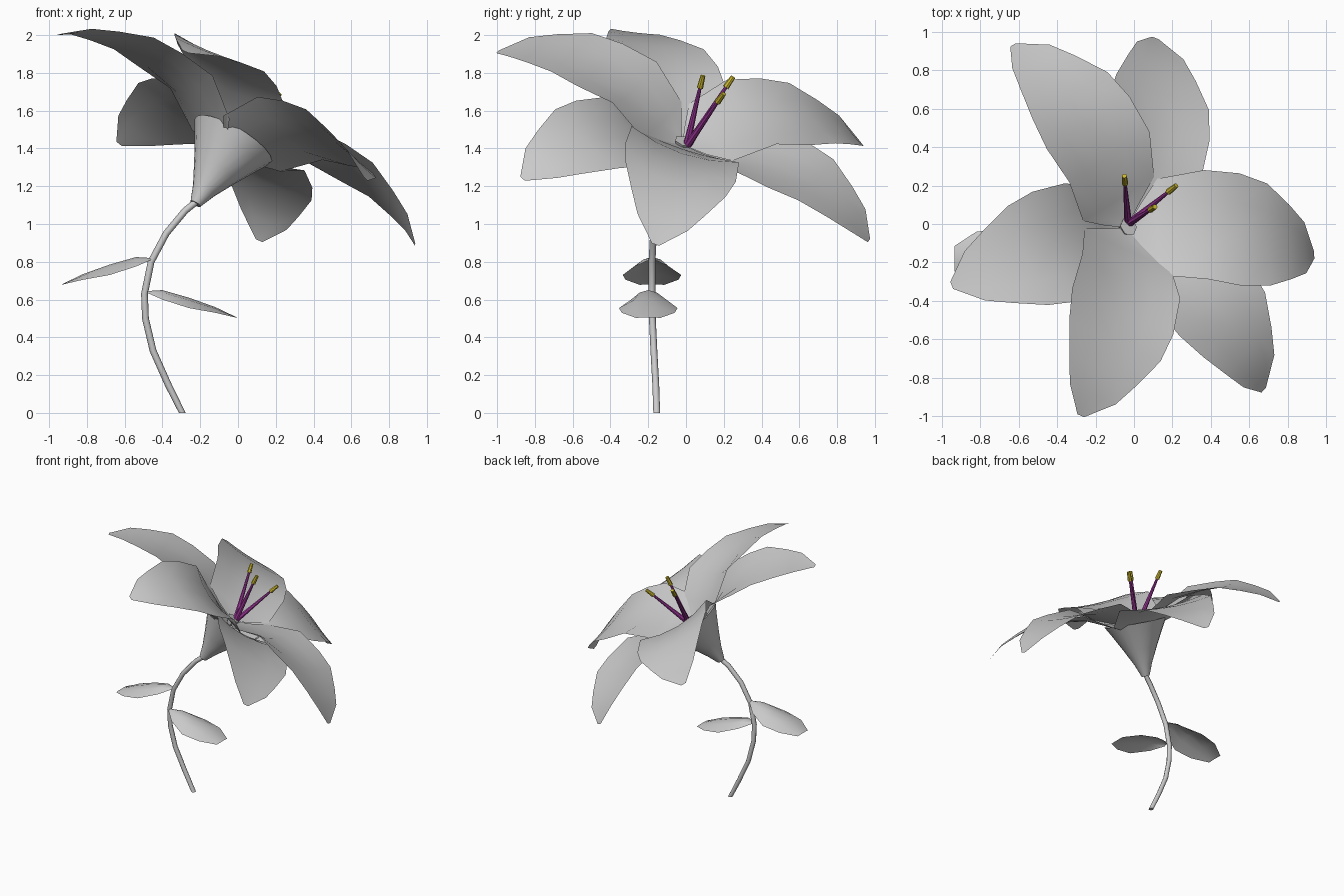
import bpy, bmesh, math
from mathutils import Vector, Matrix

if "Cube" in bpy.data.objects:
    bpy.data.objects.remove(bpy.data.objects["Cube"])


def material(name, rgb):
    m = bpy.data.materials.new(name)
    m.use_nodes = True
    m.diffuse_color = (*rgb, 1)
    m.node_tree.nodes["Principled BSDF"].inputs["Base Color"].default_value = (*rgb, 1)
    return m


GREY = material("pale_grey", (0.6, 0.6, 0.6))
PURPLE = material("purple", (0.35, 0.04, 0.33))
YELLOW = material("yellow", (0.6, 0.48, 0.03))

# Flower frame: origin at the cone tip, local z along the flower axis
AXIS = Vector((0.487, 0.297, 0.823)).normalized()
E2 = AXIS.cross(Vector((-0.526, 0.849, 0.005))).normalized()
E1 = E2.cross(AXIS)
FLOWER = Matrix.Translation((-0.22, -0.13, 1.115)) @ Matrix((E1, E2, AXIS)).transposed().to_4x4()


def finish(name, bm, mat, matrix=Matrix(), angle=60):
    bmesh.ops.recalc_face_normals(bm, faces=bm.faces)
    mesh = bpy.data.meshes.new(name)
    bm.to_mesh(mesh)
    bm.free()
    mesh.transform(matrix)
    mesh.materials.append(mat)
    ob = bpy.data.objects.new(name, mesh)
    bpy.context.collection.objects.link(ob)
    bpy.ops.object.select_all(action='DESELECT')
    ob.select_set(True)
    bpy.context.view_layer.objects.active = ob
    bpy.ops.object.shade_smooth_by_angle(angle=math.radians(angle))
    return ob


def blade(rows, columns=4):
    """Sheet along +x; each row is (x, half width, mid height, edge height)."""
    bm = bmesh.new()
    grid = []
    for x, w, mid, edge in rows:
        row = []
        for i in range(columns + 1):
            t = 2 * i / columns - 1
            row.append(bm.verts.new((x, w * t, mid + (edge - mid) * t * t)))
        grid.append(row)
    for a, b in zip(grid, grid[1:]):
        for i in range(columns):
            bm.faces.new((a[i], b[i], b[i + 1], a[i + 1]))
    bmesh.ops.remove_doubles(bm, verts=bm.verts, dist=0.0005)
    return bm


def lathe(profile, sides):
    """Open tube around z from (radius, height) points."""
    bm = bmesh.new()
    rings = [[bm.verts.new((r * math.cos(math.tau * i / sides),
                            r * math.sin(math.tau * i / sides), z))
              for i in range(sides)] for r, z in profile]
    for a, b in zip(rings, rings[1:]):
        for i in range(sides):
            j = (i + 1) % sides
            bm.faces.new((a[i], a[j], b[j], b[i]))
    return bm, rings


def rod(name, start, end, r1, r2, mat, sides=8):
    d = Vector(end) - Vector(start)
    bm, rings = lathe([(r1, 0), (r2, d.length)], sides)
    for ring in rings:
        bm.faces.new(ring)
    place = Matrix.Translation(start) @ d.to_track_quat('Z', 'Y').to_matrix().to_4x4()
    return finish(name, bm, mat, place, 40)


# Petals: three inner ones joined at the centre, three outer ones just below
PETAL = [(0, 0, .37, .37), (.075, .135, .39, .40), (.15, .265, .43, .45),
         (.36, .30, .52, .58), (.57, .31, .55, .58), (.74, .28, .55, .57),
         (.90, .205, .50, .51), (1.02, .14, .45, .455), (1.12, .02, .37, .37)]
for kind, drop, angles in (("inner", 0, (0, 128.9, 235.3)),
                           ("outer", -0.05, (78.3, 192, 312.6))):
    for n, a in enumerate(angles, 1):
        local = Matrix.Rotation(math.radians(a), 4, 'Z') @ Matrix.Translation((0, 0, drop))
        finish(f"{kind}_petal_{n}", blade(PETAL), GREY, FLOWER @ local)

# Cone under the petals
bm, rings = lathe([(.03, -.01), (.065, .08), (.125, .2), (.2, .34), (.235, .4)], 20)
bm.faces.new(rings[0])
finish("flower_cone", bm, GREY, FLOWER)

# Small cup and three stamens
bm, rings = lathe([(.03, .34), (.05, .395), (.03, .395)], 6)
bm.faces.new(rings[-1])
finish("stamen_cup", bm, GREY, FLOWER, 30)
root = Vector((-0.03, 0.0, 1.42))
for n, tip in enumerate(((.22, .2, 1.69), (-.05, .25, 1.78), (.11, .09, 1.785)), 1):
    tip = Vector(tip)
    d = (tip - root).normalized()
    foot = root + Vector((d.x, d.y, 0)) * 0.02
    joint = tip - d * 0.07
    rod(f"filament_{n}", foot, joint, .02, .009, PURPLE)
    rod(f"anther_{n}", joint, tip, .017, .013, YELLOW)

# Curved stem
path = [(-.295, -.155, 0), (-.37, -.16, .15), (-.45, -.17, .33), (-.49, -.178, .5),
        (-.495, -.18, .63), (-.46, -.18, .8), (-.38, -.172, .95), (-.28, -.15, 1.07),
        (-.2, -.125, 1.135)]
bm = bmesh.new()
rings = []
for k, p in enumerate(path):
    d = Vector(path[min(k + 1, len(path) - 1)]) - Vector(path[max(k - 1, 0)])
    if k == 0:
        d = Vector((0, 0, 1))
    side = Vector((0, 1, 0)).cross(d).normalized()
    up = d.normalized().cross(side)
    rings.append([bm.verts.new(Vector(p) + 0.018 * (math.cos(t) * side + math.sin(t) * up))
                  for t in (math.tau * i / 8 for i in range(8))])
for a, b in zip(rings, rings[1:]):
    for i in range(8):
        j = (i + 1) % 8
        bm.faces.new((a[i], a[j], b[j], b[i]))
bm.faces.new(rings[0])
bm.faces.new(rings[-1])
finish("stem", bm, GREY)

# Two leaves, folded down at their edges
LEAF = [(0, .015, 0, -.01), (.08, .09, .005, -.045), (.22, .155, -.035, -.09),
        (.36, .14, -.085, -.115), (.475, .065, -.14, -.142)]
for name, at, turn in (("upper_leaf", (-.46, -.18, .82), math.pi),
                       ("lower_leaf", (-.48, -.2, .645), 0)):
    finish(name, blade(LEAF), GREY,
           Matrix.Translation(at) @ Matrix.Rotation(turn, 4, 'Z'))
